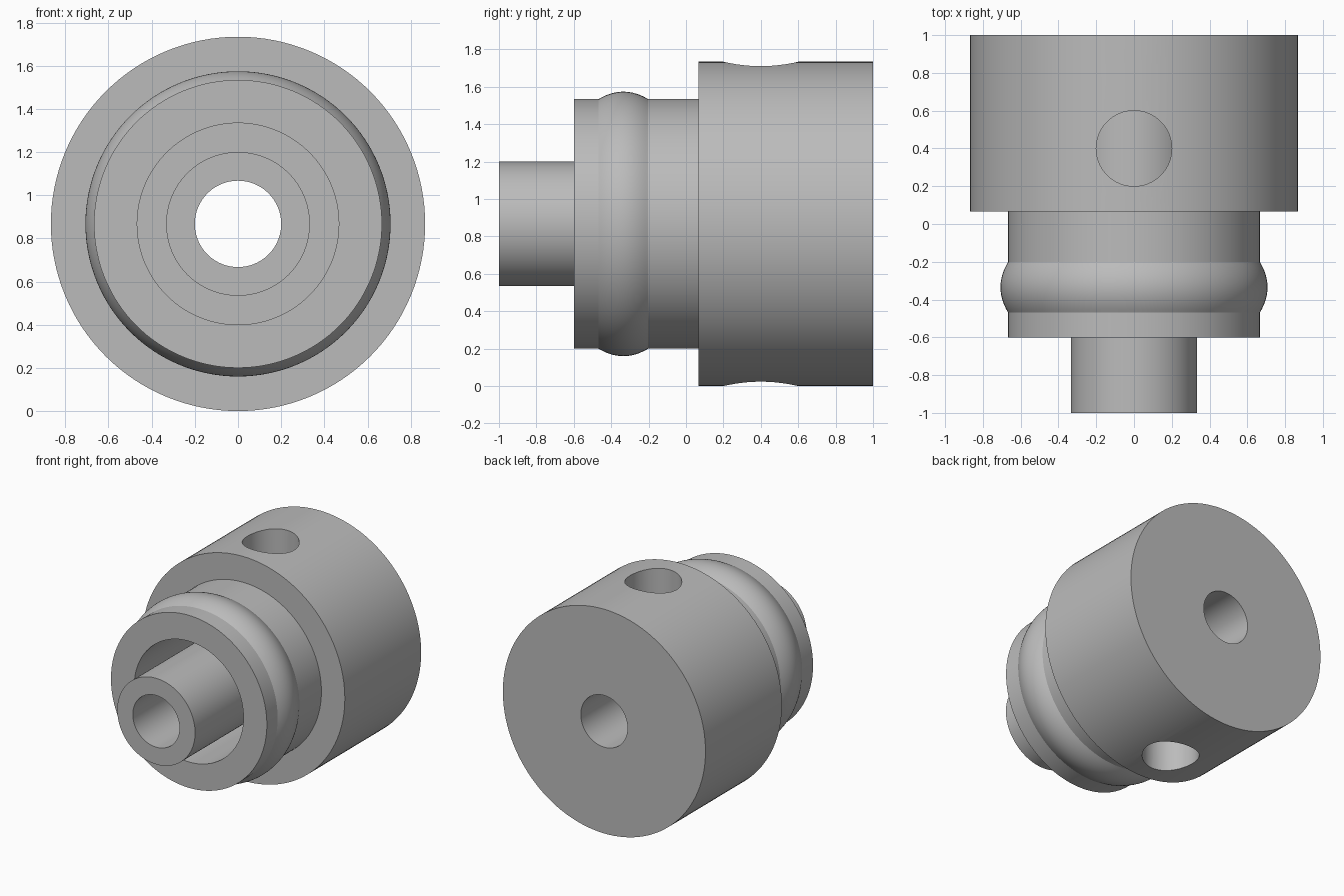
import bpy
import math

cube = bpy.data.objects.get("Cube")
if cube:
    bpy.data.objects.remove(cube, do_unlink=True)

AXIS_Z = 0.867
SEGMENTS = 128

metal = bpy.data.materials.new("plain grey")
metal.use_nodes = True
grey = (0.5, 0.5, 0.5, 1)
metal.diffuse_color = grey
metal.node_tree.nodes["Principled BSDF"].inputs["Base Color"].default_value = grey


def lathe(name, profile):
    """Revolve a closed (radius, y) profile about the long axis."""
    verts, faces = [], []
    n = len(profile)
    for i in range(SEGMENTS):
        a = math.tau * i / SEGMENTS
        verts += [(r * math.cos(a), y, AXIS_Z + r * math.sin(a)) for r, y in profile]
        k = (i + 1) % SEGMENTS
        for j in range(n):
            m = (j + 1) % n
            faces.append((i * n + j, i * n + m, k * n + m, k * n + j))
    mesh = bpy.data.meshes.new(name)
    mesh.from_pydata(verts, [], faces)
    mesh.materials.append(metal)
    obj = bpy.data.objects.new(name, mesh)
    bpy.context.collection.objects.link(obj)
    select(obj)
    bpy.ops.object.mode_set(mode='EDIT')
    bpy.ops.mesh.select_all(action='SELECT')
    bpy.ops.mesh.normals_make_consistent(inside=False)
    bpy.ops.object.mode_set(mode='OBJECT')
    return obj


def select(obj):
    bpy.ops.object.select_all(action='DESELECT')
    obj.select_set(True)
    bpy.context.view_layer.objects.active = obj


# Rounded bead around the collar
bead = []
for i in range(17):
    t = i / 16 * 2 - 1
    bead.append((0.667 + 0.04 * (1 - t * t), -0.335 + 0.133 * t))

# Stepped housing with a ring-shaped chamber open at the front
housing = lathe("housing", [(0.467, -0.6), (0.667, -0.6), *bead,
                            (0.667, 0.067), (0.867, 0.067), (0.867, 1),
                            (0.2, 1), (0.2, 0.733), (0.467, 0.733)])

# Central tube inside the chamber
tube = lathe("centre_tube", [(0.2, -1), (0.333, -1), (0.333, 0.733), (0.2, 0.733)])

# Upper and lower ports through the housing wall
bpy.ops.mesh.primitive_cylinder_add(vertices=64, radius=0.2, depth=2.4,
                                    location=(0, 0.4, AXIS_Z))
cutter = bpy.context.object
cutter.name = "port_cutter"
cutter.data.materials.append(metal)
cut = housing.modifiers.new("ports", 'BOOLEAN')
cut.operation = 'DIFFERENCE'
cut.solver = 'EXACT'
cut.object = cutter
select(housing)
bpy.ops.object.modifier_apply(modifier=cut.name)
bpy.data.objects.remove(cutter, do_unlink=True)

for part in (housing, tube):
    select(part)
    bpy.ops.object.shade_smooth_by_angle(angle=math.radians(25))
